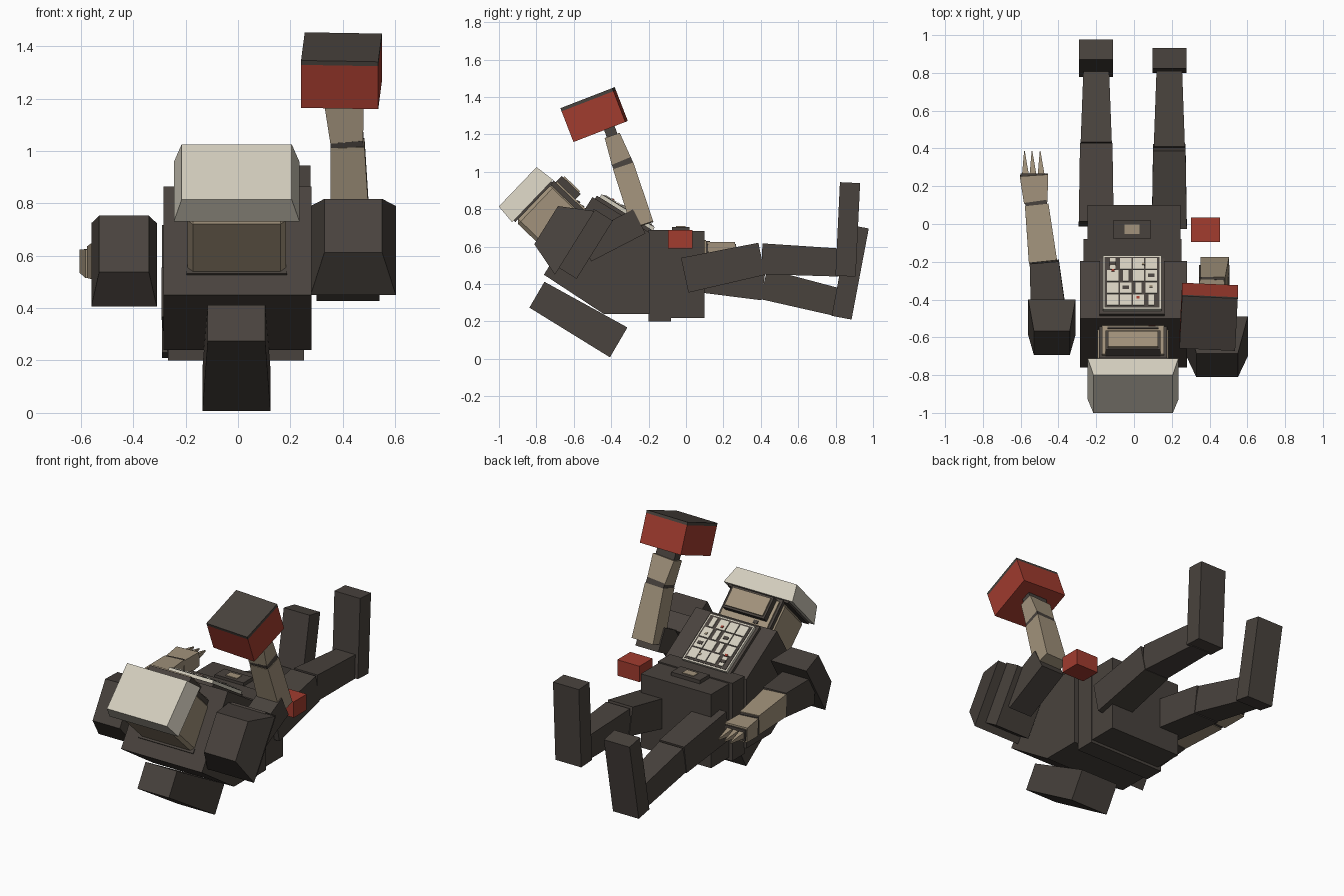
import bpy, bmesh
from mathutils import Vector as V

if "Cube" in bpy.data.objects:
    bpy.data.objects.remove(bpy.data.objects["Cube"])


def mat(name, r, g, b):
    m = bpy.data.materials.new(name)
    m.diffuse_color = (r, g, b, 1)
    m.use_nodes = True
    m.node_tree.nodes["Principled BSDF"].inputs["Base Color"].default_value = m.diffuse_color
    return m


DARK = mat("charcoal", .066, .055, .047)
BEIGE = mat("beige", .36, .29, .20)
CREAM = mat("cream", .65, .61, .51)
RED = mat("brick red", .36, .045, .028)


def finish(name, bm, m):
    bmesh.ops.recalc_face_normals(bm, faces=bm.faces[:])
    me = bpy.data.meshes.new(name)
    bm.to_mesh(me)
    bm.free()
    me.materials.append(m)
    ob = bpy.data.objects.new(name, me)
    bpy.context.collection.objects.link(ob)
    return ob


def block(name, p0, p1, a, m, b=None, bevel=0, xdir=(1, 0, 0)):
    """Tapered block from p0 to p1; a and b are (width, thickness) at each end."""
    p0, p1, b = V(p0), V(p1), b or a
    d = (p1 - p0).normalized()
    wx = V(xdir)
    wx = (wx - d * d.dot(wx)).normalized()
    t = d.cross(wx)
    bm = bmesh.new()
    rings = []
    for p, (w, h) in ((p0, a), (p1, b)):
        rings.append([bm.verts.new(p + wx * w / 2 * i + t * h / 2 * j)
                      for i, j in ((-1, -1), (1, -1), (1, 1), (-1, 1))])
    bm.faces.new(rings[0])
    bm.faces.new(rings[1])
    for i in range(4):
        k = (i + 1) % 4
        bm.faces.new((rings[0][i], rings[0][k], rings[1][k], rings[1][i]))
    if bevel:
        bmesh.ops.recalc_face_normals(bm, faces=bm.faces[:])
        bmesh.ops.bevel(bm, geom=bm.edges[:], offset=bevel, segments=1,
                        affect='EDGES', profile=.5)
    return finish(name, bm, m)


def extrude_yz(name, pts, x0, x1, m):
    bm = bmesh.new()
    f = bm.faces.new([bm.verts.new((x0, y, z)) for y, z in pts])
    r = bmesh.ops.extrude_face_region(bm, geom=[f])
    vs = [g for g in r['geom'] if isinstance(g, bmesh.types.BMVert)]
    bmesh.ops.translate(bm, verts=vs, vec=(x1 - x0, 0, 0))
    return finish(name, bm, m)


# Reclined torso, belt and pelvis
extrude_yz("torso", [(-.76, .45), (-.5, .865), (-.195, .675), (-.195, .24), (-.44, .24)],
           -.285, .28, DARK)
block("belt", (-.008, -.2, .445), (-.008, -.08, .445), (.52, .49), DARK)
block("pelvis", (0, -.08, .45), (0, .1, .45), (.49, .465), DARK)
block("buckle", (-.01, -.028, .67), (-.01, -.028, .705), (.2, .095), DARK)
block("buckle_inlay", (-.01, -.028, .7), (-.01, -.028, .709), (.08, .05), BEIGE)
block("backpack", (-.006, -.797, .343), (-.006, -.36, .088), (.22, .16), DARK, (.26, .185))

# Chest panel with a grid of tiles
U = V((0, -.85, .53)).normalized()
F = V((0, .53, .85)).normalized()


def chest(x, u, f):
    return V((-.01 + x, -.33, .758)) + U * u + F * f


block("chest_base", chest(0, 0, -.02), chest(0, 0, .02), (.345, .37), DARK)
block("chest_rim", chest(0, 0, .02), chest(0, 0, .04), (.31, .335), CREAM)
block("chest_inset", chest(0, 0, .04), chest(0, 0, .043), (.29, .315), DARK)
for i in range(4):
    for j in range(4):
        x, u = (i - 1.5) * .068, (j - 1.5) * .075
        big = (i * 3 + j * 5) % 4
        w, h = (.06, .066) if big else (.03, .066)
        block("chest_tile", chest(x, u, .04), chest(x, u, .048), (w, h), CREAM)
        if (i + 2 * j) % 5 == 0:
            block("chest_dark_key", chest(x, u, .045), chest(x, u, .051), (.034, .02), DARK)
for x, u, m in ((-.1, -.07, RED), (.1, .03, BEIGE), (.06, -.11, BEIGE), (.03, .1, RED)):
    block("chest_light", chest(x, u, .045), chest(x, u, .052), (.016, .014), m)

# Head: boxy casing with a flared crown cap
N = V((0, -.72, .69)).normalized()
H = V((0, .69, .72)).normalized()


def head(x, down, front):
    return V((x - .005, -.9, .92)) - N * down + H * front


block("crown_cap", head(0, 0, 0), head(0, .11, 0), (.42, .292), CREAM, (.48, .315))
block("cap_seam", head(0, .11, 0), head(0, .122, 0), (.42, .29), DARK)
block("head_casing", head(0, .12, 0), head(0, .43, 0), (.375, .285), BEIGE, bevel=.02)
block("neck_collar", head(0, .40, 0), head(0, .45, 0), (.385, .31), DARK)
block("face_frame", head(0, .26, .13), head(0, .26, .157), (.36, .29), DARK)
block("face_plate", head(0, .26, .15), head(0, .26, .166), (.33, .255), BEIGE)
block("visor_block", head(0, .2, .15), head(0, .2, .205), (.29, .14), DARK)
block("visor_plate", head(0, .2, .2), head(0, .2, .214), (.265, .115), BEIGE)
block("mouth_slot", head(0, .325, .16), head(0, .325, .17), (.27, .014), DARK)
block("face_light", head(.1, .345, .16), head(.1, .345, .17), (.035, .012), RED)
block("face_knob", head(-.08, .29, .16), head(-.08, .29, .172), (.03, .02), DARK)

# Raised right arm
block("right_shoulder_pad", (.44, -.595, .62), (.44, -.748, .715), (.325, .40), DARK, (.22, .24))
q = V((.42, -.488, .583))
block("right_shoulder_joint", q, q + U * .12, (.24, .366), DARK)
block("right_upper_arm", (.425, -.54, .585), (.425, -.25, .735), (.16, .145), DARK)
block("right_forearm", (.428, -.232, .715), (.418, -.335, 1.03), (.15, .12), BEIGE, (.13, .115))
block("right_wrist", (.418, -.33, 1.02), (.415, -.345, 1.055), (.125, .11), DARK)
block("right_hand", (.415, -.343, 1.05), (.405, -.393, 1.19), (.125, .11), BEIGE, (.15, .085))
block("right_grip", (.405, -.39, 1.18), (.4, -.412, 1.24), (.13, .06), DARK)

# Box held aloft
c, up, tilt = V((.395, -.491, 1.305)), V((0, -.36, .93)).normalized(), (1, -.07, .05)
block("held_box", c - up * .096, c + up * .08, (.295, .298), RED, xdir=tilt)
block("held_box_lid", c + up * .08, c + up * .098, (.295, .298), DARK, xdir=tilt)
block("hip_box", (.378, -.03, .59), (.378, -.03, .69), (.155, .13), RED)

# Resting left arm
block("left_shoulder_pad", (-.435, -.495, .565), (-.435, -.63, .645), (.25, .37), DARK, (.19, .25))
block("left_upper_arm", (-.45, -.5, .56), (-.475, -.2, .58), (.19, .18), DARK, (.155, .15))
block("left_forearm", (-.482, -.2, .58), (-.515, .1, .575), (.15, .14), BEIGE, (.125, .12))
block("left_wrist", (-.515, .085, .575), (-.52, .12, .575), (.115, .11), DARK)
block("left_hand", (-.52, .115, .57), (-.53, .26, .58), (.125, .11), BEIGE, (.15, .09))
block("left_knuckles", (-.53, .255, .58), (-.53, .268, .58), (.14, .07), DARK)
for x in (-.575, -.535, -.492):
    block("left_finger", (x, .265, .58), (x - .005, .385, .575), (.035, .04), BEIGE, (.004, .01))

# Legs: thigh, shin and upturned foot
legs = {"left": (-.2, (0, .46), (.415, .40), (.81, .303), (.832, .22), (.924, .707)),
        "right": (.187, (-.007, .447), (.405, .535), (.82, .515), (.853, .442), (.877, .942))}
for side, (x, hip, knee, ankle, heel, toe) in legs.items():
    block(side + "_thigh", (x, *hip), (x, *knee), (.185, .19), DARK, (.172, .175))
    block(side + "_shin", (x, *knee), (x, *ankle), (.165, .165), DARK, (.135, .15))
    block(side + "_foot", (x, *heel), (x, *toe), (.18, .108), DARK)
